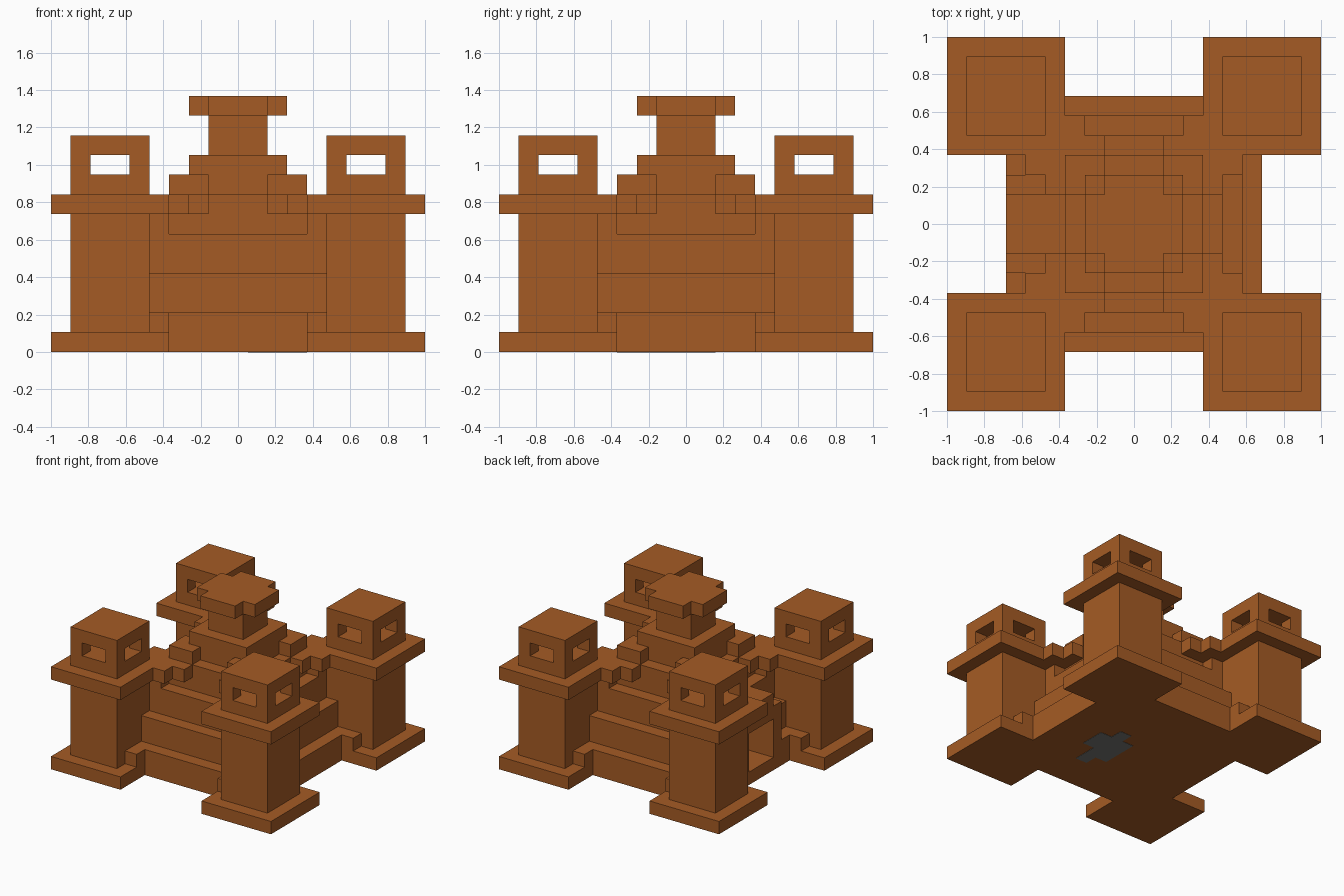
import bpy
import bmesh
from mathutils import Matrix, Vector

CELL = 2 / 19  # the whole fort sits on a grid of cubes

if "Cube" in bpy.data.objects:
    bpy.data.objects.remove(bpy.data.objects["Cube"], do_unlink=True)


def make_material(name, rgb):
    mat = bpy.data.materials.new(name)
    mat.use_nodes = True
    color = (*rgb, 1)
    mat.diffuse_color = color
    mat.node_tree.nodes["Principled BSDF"].inputs["Base Color"].default_value = color
    return mat


clay = make_material("orange brown clay", (0.376, 0.105, 0.018))
stone = make_material("grey stone", (0.18, 0.18, 0.17))


def add_box(bm, xs, ys, zs):
    """Add one box, with its bounds given in grid cells."""
    lo, hi = (Vector(v) * CELL for v in zip(*(sorted(r) for r in (xs, ys, zs))))
    place = Matrix.Translation((lo + hi) / 2) @ Matrix.Diagonal((*(hi - lo), 1))
    bmesh.ops.create_cube(bm, size=1, matrix=place)


def make_part(name, boxes, mat=clay):
    bm = bmesh.new()
    for bounds in boxes:
        add_box(bm, *bounds)
    mesh = bpy.data.meshes.new(name)
    bm.to_mesh(mesh)
    bm.free()
    mesh.materials.append(mat)
    obj = bpy.data.objects.new(name, mesh)
    bpy.context.collection.objects.link(obj)
    return obj


def square(r, z0, z1):
    return ((-r, r), (-r, r), (z0, z1))


def cut(obj, cutter):
    cutter.hide_render = True
    cutter.hide_set(True)
    cutter.display_type = 'WIRE'
    mod = obj.modifiers.new("opening", 'BOOLEAN')
    mod.operation = 'DIFFERENCE'
    mod.solver = 'EXACT'
    mod.object = cutter
    bpy.context.view_layer.update()
    done = bpy.data.meshes.new_from_object(
        obj.evaluated_get(bpy.context.evaluated_depsgraph_get()))
    obj.modifiers.clear()
    obj.data = done


# Stepped pyramid
tiers = [make_part("pyramid_tier_" + str(i + 1), [square(r, z, z + 2)])
         for i, (r, z) in enumerate([(6.5, 0), (5.5, 2), (4.5, 4), (3.5, 6), (2.5, 8)])]

# Central column with a cross-shaped cap
make_part("central_column", [square(1.5, 10, 12)])
make_part("cross_cap", [((-2.5, 2.5), (-1.5, 1.5), (12, 13)),
                        ((-1.5, 1.5), (-2.5, 2.5), (12, 13))])

# Gatehouse on the model's right, with a doorway into the hall
gate = [make_part("gatehouse_wall", [((-6.5, -4), (-2.5, 2.5), (0, 5))]),
        make_part("gatehouse_lintel", [((-6.5, -4), (-1.5, 1.5), (5, 6))])]
passage = make_part("doorway_cutter", [((-7, 3.5), (-1.5, 1.5), (1, 4))])
for part in tiers[:2] + gate[:1]:
    cut(part, passage)
bpy.data.objects.remove(passage)

# Four corner towers and the stepped walkways leading to the middle
for side, sx in (("left", 1), ("right", -1)):
    for end, sy in (("front", -1), ("back", 1)):
        label = end + "_" + side + "_"

        def corner(x0, x1, y0, y1, z0, z1):
            return ((sx * x0, sx * x1), (sy * y0, sy * y1), (z0, z1))

        make_part(label + "tower_base", [corner(3.5, 9.5, 3.5, 9.5, 0, 1)])
        make_part(label + "tower_shaft", [corner(4.5, 8.5, 4.5, 8.5, 1, 7)])
        make_part(label + "tower_ledge", [corner(3.5, 9.5, 3.5, 9.5, 7, 8)])

        # Lookout room with a window through every wall
        room = make_part(label + "lookout", [corner(4.5, 8.5, 4.5, 8.5, 8, 11)])
        for opening in (corner(5.5, 7.5, 4, 9, 9, 10), corner(4, 9, 5.5, 7.5, 9, 10)):
            window = make_part("window_cutter", [opening])
            cut(room, window)
            bpy.data.objects.remove(window)

        # Foot blocks beside the shaft
        make_part(label + "foot_blocks", [corner(3.5, 4.5, 6.5, 7.5, 1, 2),
                                          corner(6.5, 7.5, 3.5, 4.5, 1, 2)])

        # Walkway blocks
        make_part(label + "walkway", [corner(3.5, 4.5, 3.5, 4.5, 6, 7),
                                      corner(1.5, 4.5, 1.5, 4.5, 7, 8),
                                      corner(2.5, 3.5, 4.5, 5.5, 7, 8),
                                      corner(4.5, 5.5, 2.5, 3.5, 7, 8),
                                      corner(1.5, 3.5, 1.5, 3.5, 8, 9)])

# Grey patch in the underside
make_part("floor_patch", [((1.5, 2.5), (-3.5, 1.5), (-0.02, 0.02)),
                          ((0.5, 1.5), (-2.5, 0.5), (-0.02, 0.02)),
                          ((2.5, 3.5), (-1.5, 0.5), (-0.02, 0.02))], stone)
